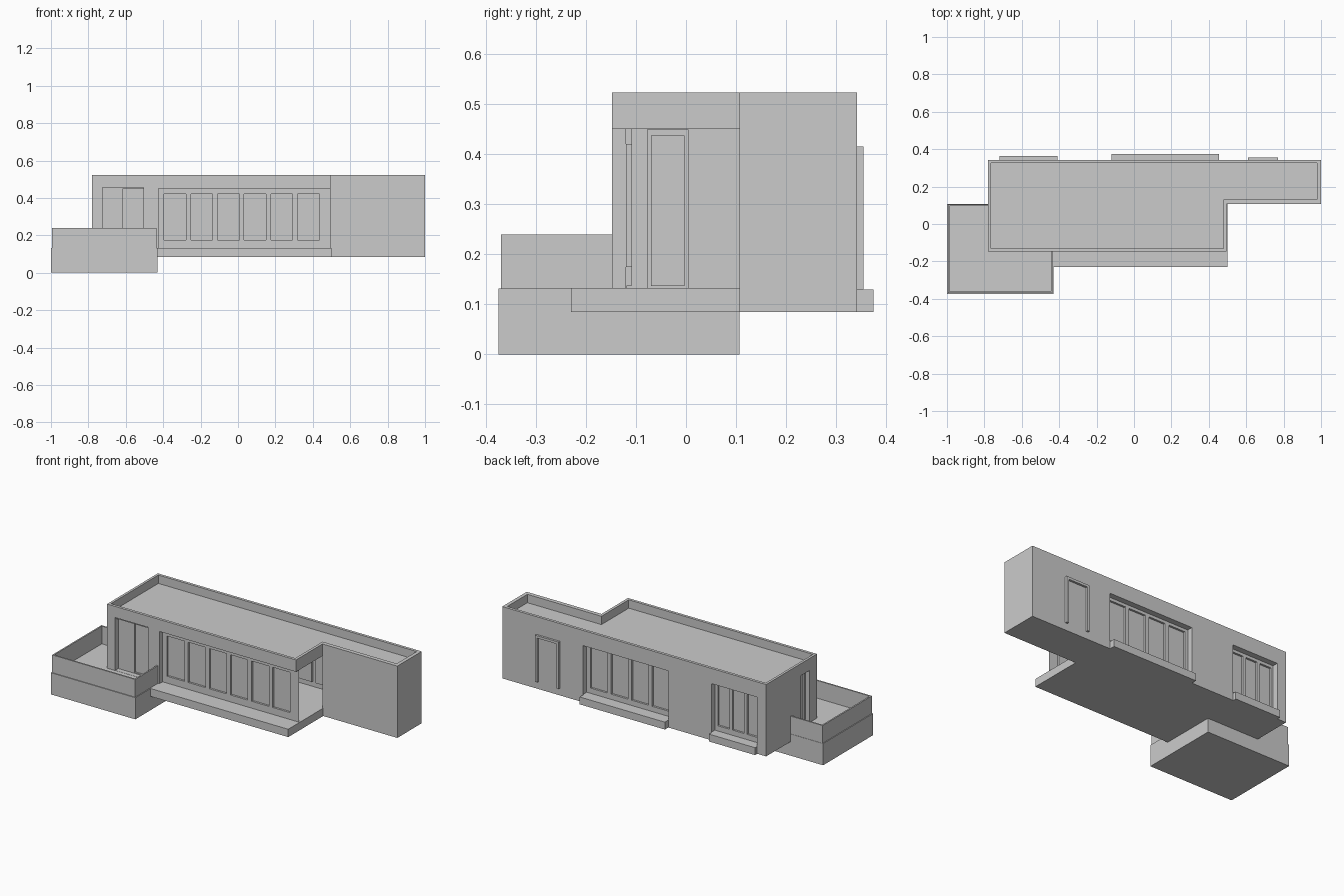
import bpy, bmesh
from mathutils import Vector as V

if "Cube" in bpy.data.objects:
    bpy.data.objects.remove(bpy.data.objects["Cube"])

FLOOR, CEIL, TOP, BASE = 0.133, 0.45, 0.523, 0.085
X, Y, Z = V((1, 0, 0)), V((0, 1, 0)), V((0, 0, 1))


def finish(name, bm, normals=False):
    bmesh.ops.remove_doubles(bm, verts=bm.verts, dist=1e-5)
    if normals:
        bmesh.ops.recalc_face_normals(bm, faces=bm.faces)
    me = bpy.data.meshes.new(name)
    bm.to_mesh(me)
    bm.free()
    bpy.context.collection.objects.link(bpy.data.objects.new(name, me))


def face(bm, pts):
    bm.faces.new([bm.verts.new(p) for p in pts])


def prism(name, outline, z0, z1):
    bm = bmesh.new()
    face(bm, [(x, y, z0) for x, y in outline])
    r = bmesh.ops.extrude_face_region(bm, geom=bm.faces[:])
    for v in r["geom"]:
        if isinstance(v, bmesh.types.BMVert):
            v.co.z = z1
    # keep the bottom closed
    if len(bm.faces) == len(outline) + 1:
        bmesh.ops.holes_fill(bm, edges=bm.edges, sides=0)
    finish(name, bm, True)


def box(name, x0, x1, y0, y1, z0, z1):
    prism(name, [(x0, y0), (x1, y0), (x1, y1), (x0, y1)], z0, z1)


def sheet(name, outline, z, up=True):
    bm = bmesh.new()
    face(bm, [(x, y, z) for x, y in (outline if up else outline[::-1])])
    finish(name, bm)


def fill(bm, P, r, d, pockets):
    """Flat rectangle at depth d with nested recessed pockets."""
    us = sorted({r[0], r[1], *[k for p in pockets for k in p[0][:2]]})
    vs = sorted({r[2], r[3], *[k for p in pockets for k in p[0][2:]]})
    for a, b in zip(us, us[1:]):
        for c, e in zip(vs, vs[1:]):
            m, n = (a + b) / 2, (c + e) / 2
            if not any(q[0] < m < q[1] and q[2] < n < q[3] for q, _, _ in pockets):
                face(bm, [P(a, c, d), P(b, c, d), P(b, e, d), P(a, e, d)])
    for (a, b, c, e), dd, sub in pockets:
        ring = [(a, c), (b, c), (b, e), (a, e)]
        for i in range(4):
            p, q = ring[i], ring[(i + 1) % 4]
            face(bm, [P(*p, d), P(*q, d), P(*q, d + dd), P(*p, d + dd)])
        fill(bm, P, (a, b, c, e), d + dd, sub)


def panel(name, origin, U, r, pockets=()):
    N = U.cross(Z)
    bm = bmesh.new()
    fill(bm, lambda u, v, d: origin + U * u + Z * v - N * d, r, 0, list(pockets))
    bmesh.ops.remove_doubles(bm, verts=bm.verts, dist=1e-5)
    bmesh.ops.dissolve_limit(bm, angle_limit=0.01, verts=bm.verts, edges=bm.edges)
    finish(name, bm)


def panes(u0, u1, n, gap, z0, z1, d=0.012):
    w = (u1 - u0 + gap) / n
    return [((u0 + i * w, u0 + i * w + w - gap, z0, z1), d, []) for i in range(n)]


# Front walls and the set-back window wall
panel("front_left_wall", Y * -0.148, X, (-0.78, -0.425, BASE, TOP),
      [((-0.725, -0.505, FLOOR, 0.455), 0.03, [((-0.615, -0.505, FLOOR + 0.005, 0.45), 0.01, [])])])
panel("front_roof_band", Y * -0.148, X, (-0.425, 0.495, CEIL, TOP))
panel("front_window_wall", Y * -0.12, X, (-0.425, 0.495, FLOOR, CEIL),
      panes(-0.395, 0.435, 6, 0.026, 0.175, 0.42))
panel("front_jamb", X * -0.425, Y, (-0.148, -0.12, FLOOR, CEIL))

# Right side: open under the roof band, then the wing
panel("side_roof_band", X * 0.495, Y, (-0.148, 0.107, CEIL, TOP))
panel("wing_front_wall", Y * 0.107, X, (0.495, 1.0, BASE, TOP))
panel("wing_end_wall", X, Y, (0.107, 0.342, BASE, TOP))

# Back wall with two window groups, left wall with door
panel("back_wall", Y * 0.342, -X, (-1.0, 0.78, BASE, TOP), [
    ((-0.455, 0.12, 0.13, 0.43), 0.035, panes(-0.43, 0.10, 4, 0.026, 0.165, 0.412)),
    ((0.41, 0.72, 0.13, 0.43), 0.035, panes(0.43, 0.705, 3, 0.02, 0.165, 0.412))])
panel("left_wall", X * -0.78, -Y, (-0.342, 0.148, BASE, TOP),
      [((-0.005, 0.078, FLOOR, 0.449), 0.03, [((0.003, 0.07, 0.137, 0.437), 0.01, [])])])

# Back sills and back door trim
box("back_sill_wide", -0.12, 0.455, 0.342, 0.375, BASE, 0.13)
box("back_sill_narrow", -0.72, -0.41, 0.342, 0.363, BASE, 0.13)
U_TRIM = (0.61, 0.77)
for i, x in enumerate((U_TRIM[0], U_TRIM[1] - 0.015)):
    box(f"door_trim_side_{i}", x, x + 0.015, 0.342, 0.355, 0.13, 0.4)
box("door_trim_top", *U_TRIM, 0.342, 0.355, 0.4, 0.415)

# Floor, underside, porch edges and ceiling
house = [(-0.78, -0.148), (0.495, -0.148), (0.495, 0.107), (1, 0.107), (1, 0.342), (-0.78, 0.342)]
ground = [(-0.78, -0.148), (-0.43, -0.148), (-0.43, -0.23), (0.5, -0.23), (0.5, 0.107),
          (1, 0.107), (1, 0.342), (-0.78, 0.342)]
sheet("floor", ground, FLOOR)
sheet("underside", ground, BASE, False)
panel("porch_front_edge", Y * -0.23, X, (-0.43, 0.5, BASE, FLOOR))
panel("porch_side_edge", X * 0.5, Y, (-0.23, 0.107, BASE, FLOOR))
sheet("ceiling", house, CEIL, False)

# Roof deck sunk behind a parapet rim
inner = [(-0.765, -0.131), (0.478, -0.131), (0.478, 0.132), (0.978, 0.132), (0.978, 0.325), (-0.765, 0.325)]
bm = bmesh.new()
DECK = 0.472
for i in range(6):
    j = (i + 1) % 6
    o0, o1, i0, i1 = house[i], house[j], inner[i], inner[j]
    face(bm, [(*o0, TOP), (*o1, TOP), (*i1, TOP), (*i0, TOP)])
    face(bm, [(*i0, TOP), (*i1, TOP), (*i1, DECK), (*i0, DECK)])
face(bm, [(*p, DECK) for p in inner])
finish("roof", bm)

# Terrace block with thin parapet
box("terrace_base", -1, -0.43, -0.375, 0.107, 0, FLOOR - 0.001)
T = 0.009
prism("terrace_parapet", [
    (-0.78, 0.105), (-0.995, 0.105), (-0.995, -0.37), (-0.435, -0.37), (-0.435, -0.148),
    (-0.435 - T, -0.148), (-0.435 - T, -0.37 + T), (-0.995 + T, -0.37 + T),
    (-0.995 + T, 0.105 - T), (-0.78, 0.105 - T)], FLOOR - 0.001, 0.24)
